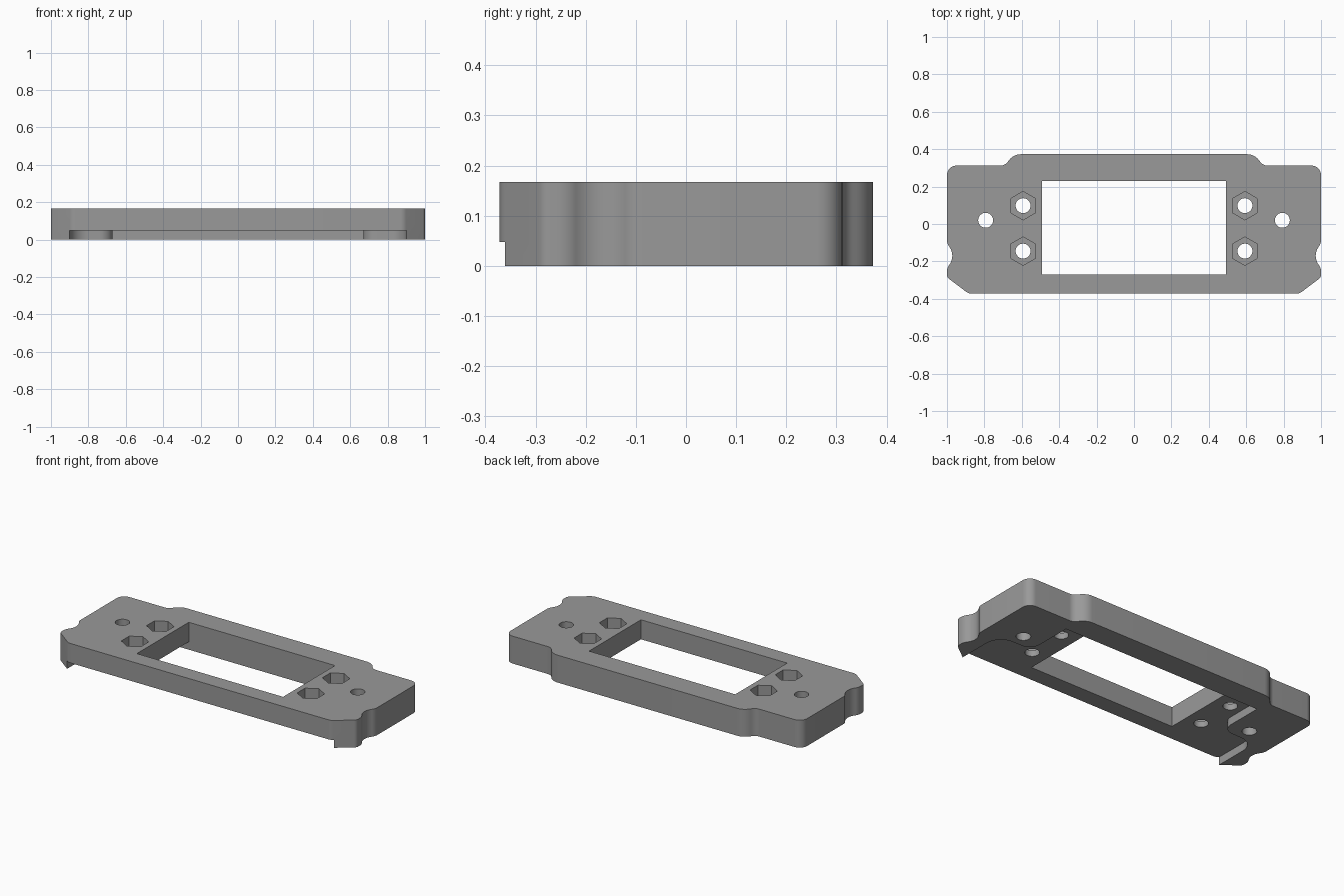
import bpy, bmesh, math
from mathutils import Vector

if "Cube" in bpy.data.objects:
    bpy.data.objects.remove(bpy.data.objects["Cube"])

HEIGHT = 0.167

grey = bpy.data.materials.new("mid grey")
grey.diffuse_color = (0.32, 0.32, 0.32, 1)
grey.use_nodes = True
grey.node_tree.nodes["Principled BSDF"].inputs["Base Color"].default_value = grey.diffuse_color


def rounded(corners, steps=8):
    """Closed outline from (x, y, fillet radius) corners."""
    pts = []
    for i, (x, y, r) in enumerate(corners):
        p = Vector((x, y))
        if r == 0:
            pts.append(p)
            continue
        a = (Vector(corners[i - 1][:2]) - p).normalized()
        b = (Vector(corners[(i + 1) % len(corners)][:2]) - p).normalized()
        half = a.angle(b) / 2
        centre = p + (a + b).normalized() * (r / math.sin(half))
        start = p + a * (r / math.tan(half)) - centre
        end = p + b * (r / math.tan(half)) - centre
        sweep = math.pi - 2 * half
        for k in range(steps + 1):
            t = k / steps
            v = (start * math.sin((1 - t) * sweep) + end * math.sin(t * sweep)) / math.sin(sweep)
            pts.append(centre + v)
    return pts


def mirrored(half):
    return half + [(-x, y, r) for x, y, r in reversed(half)]


def circle(x, y, r, n, turn=0.0):
    return [(x + r * math.cos(turn + 2 * math.pi * k / n),
             y + r * math.sin(turn + 2 * math.pi * k / n)) for k in range(n)]


def prism(name, outline, z0, z1):
    bm = bmesh.new()
    face = bm.faces.new([bm.verts.new((p[0], p[1], z0)) for p in outline])
    top = bmesh.ops.extrude_face_region(bm, geom=[face])["geom"]
    bmesh.ops.translate(bm, vec=(0, 0, z1 - z0),
                        verts=[v for v in top if isinstance(v, bmesh.types.BMVert)])
    bmesh.ops.recalc_face_normals(bm, faces=bm.faces)
    mesh = bpy.data.meshes.new(name)
    bm.to_mesh(mesh)
    bm.free()
    mesh.materials.append(grey)
    obj = bpy.data.objects.new(name, mesh)
    bpy.context.collection.objects.link(obj)
    return obj


# Plate with raised back shoulder, side notches and chamfered front corners
plate = prism("mounting_plate", rounded(mirrored([
    (0.645, 0.373, 0.08), (0.69, 0.312, 0.05), (1, 0.312, 0.05),
    (1, -0.105, 0.06), (0.952, -0.17, 0.08), (1, -0.235, 0.06),
    (1, -0.285, 0.03), (0.885, -0.372, 0.05)])), 0, HEIGHT)

# Underside recess, open to the front, leaving a foot at each end
cutters = [prism("recess_cutter", rounded(mirrored([
    (0.67, 0.23, 0), (0.67, -0.06, 0.07), (0.9, -0.06, 0.1), (0.9, -0.5, 0)])), -0.1, 0.048)]

# Rectangular window
cutters.append(prism("window_cutter", [(-0.493, -0.27), (0.493, -0.27),
                                       (0.493, 0.23), (-0.493, 0.23)], -0.2, 0.3))

# Nut pockets with bolt holes, and outer mounting holes
for side in (-1, 1):
    for y in (0.098, -0.145):
        cutters.append(prism("nut_pocket_cutter",
                             circle(side * 0.593, y, 0.076, 6, math.pi / 2), 0.085, 0.3))
        cutters.append(prism("bolt_hole_cutter", circle(side * 0.593, y, 0.04, 32), -0.2, 0.25))
    cutters.append(prism("mounting_hole_cutter", circle(side * 0.793, 0.02, 0.04, 32), -0.2, 0.3))

for cutter in cutters:
    cutter.hide_render = True
    mod = plate.modifiers.new(cutter.name, 'BOOLEAN')
    mod.operation = 'DIFFERENCE'
    mod.solver = 'EXACT'
    mod.object = cutter

# Bake the cuts and remove the helpers
bpy.context.view_layer.update()
baked = bpy.data.meshes.new_from_object(plate.evaluated_get(bpy.context.evaluated_depsgraph_get()))
plate.modifiers.clear()
plate.data = baked
for cutter in cutters:
    bpy.data.objects.remove(cutter)

# Smooth the fillets, keep edges sharp
bpy.context.view_layer.objects.active = plate
plate.select_set(True)
bpy.ops.object.shade_smooth_by_angle(angle=math.radians(25))
